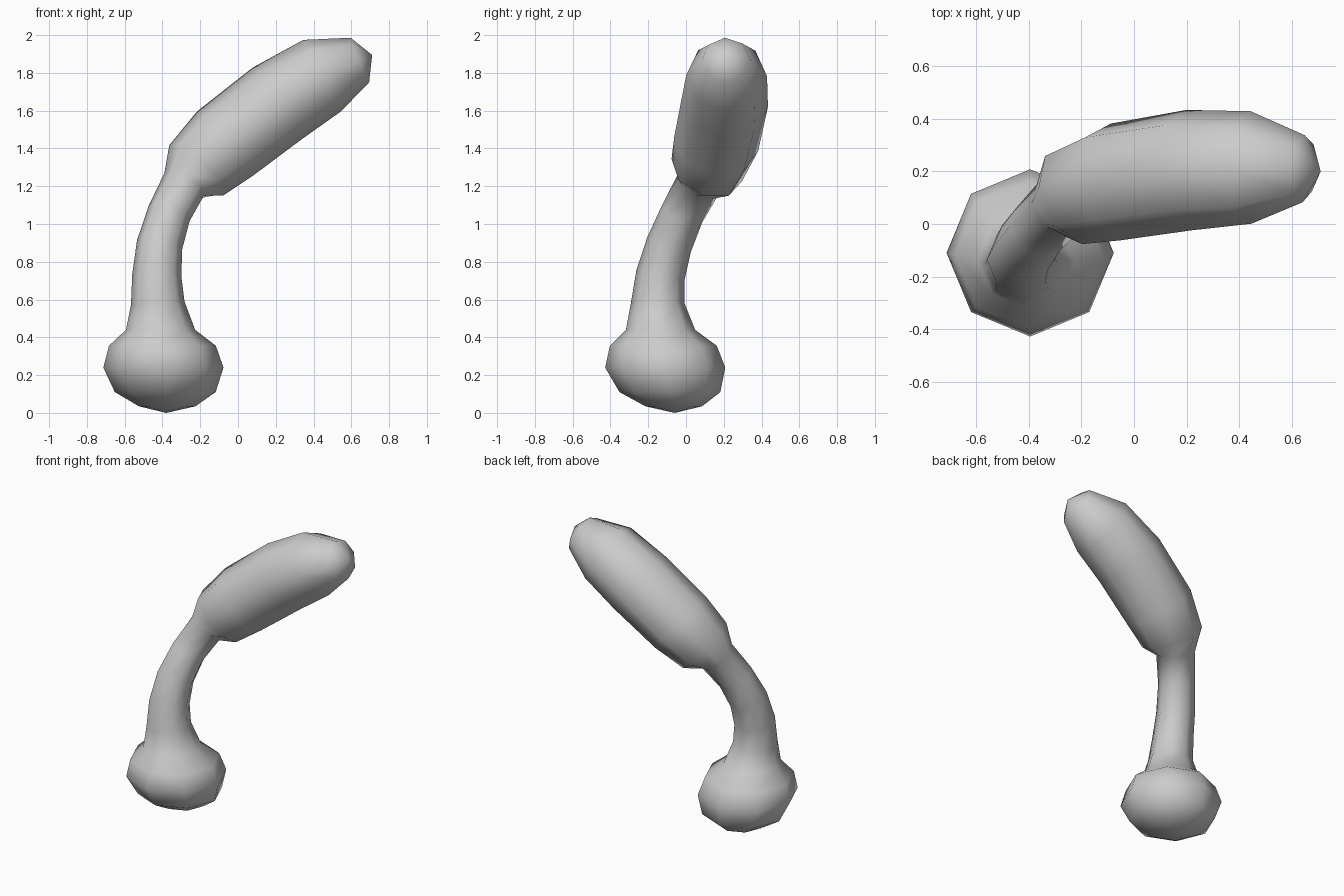
import bpy, bmesh
from math import cos, sin, pi
from mathutils import Vector

if "Cube" in bpy.data.objects:
    bpy.data.objects.remove(bpy.data.objects["Cube"])

SIDES = 8
UP = Vector((0, 0, 1))

# ring centre x, y, z and radius, running up from the foot
BULB = [(-.375, -.065, .035, .15), (-.385, -.085, .11, .267),
        (-.395, -.11, .24, .318), (-.40, -.12, .355, .283), (-.41, -.135, .44, .183)]
STALK = [(-.425, -.15, .58, .142), (-.43, -.135, .73, .13), (-.415, -.09, .89, .122),
         (-.365, -.02, 1.055, .116), (-.285, .065, 1.21, .121)]
HEAD = [(-.22, .11, 1.285, .197), (-.07, .16, 1.425, .226), (.21, .205, 1.64, .23),
        (.445, .215, 1.785, .214), (.645, .21, 1.868, .128)]
FOOT, TIP = Vector((-.38, -.06, 0)), Vector((.71, .20, 1.895))

rings = BULB + STALK + HEAD
path = [FOOT] + [Vector(r[:3]) for r in rings] + [TIP]
bm = bmesh.new()
loops = []
for i, (x, y, z, r) in enumerate(rings):
    # bulb rings lie level, the others follow the bend
    axis = UP if i < len(BULB) else (path[i + 2] - path[i]).normalized()
    turn = UP.rotation_difference(axis)
    loops.append([bm.verts.new(path[i + 1] + turn @ Vector(
        (r * cos(2 * pi * k / SIDES), r * sin(2 * pi * k / SIDES), 0)))
        for k in range(SIDES)])

# skin between rings, then close both ends to a point
foot, tip = bm.verts.new(FOOT), bm.verts.new(TIP)
for k in range(SIDES):
    n = (k + 1) % SIDES
    for a, b in zip(loops, loops[1:]):
        bm.faces.new((a[k], a[n], b[n], b[k]))
    bm.faces.new((foot, loops[0][n], loops[0][k]))
    bm.faces.new((tip, loops[-1][k], loops[-1][n]))
for f in bm.faces:
    f.smooth = True
bmesh.ops.recalc_face_normals(bm, faces=bm.faces)

# bulb, stalk and head form one continuous smooth body
mesh = bpy.data.meshes.new("bent_stalk_body")
bm.to_mesh(mesh)
bm.free()
bpy.context.collection.objects.link(bpy.data.objects.new("bent_stalk_body", mesh))
